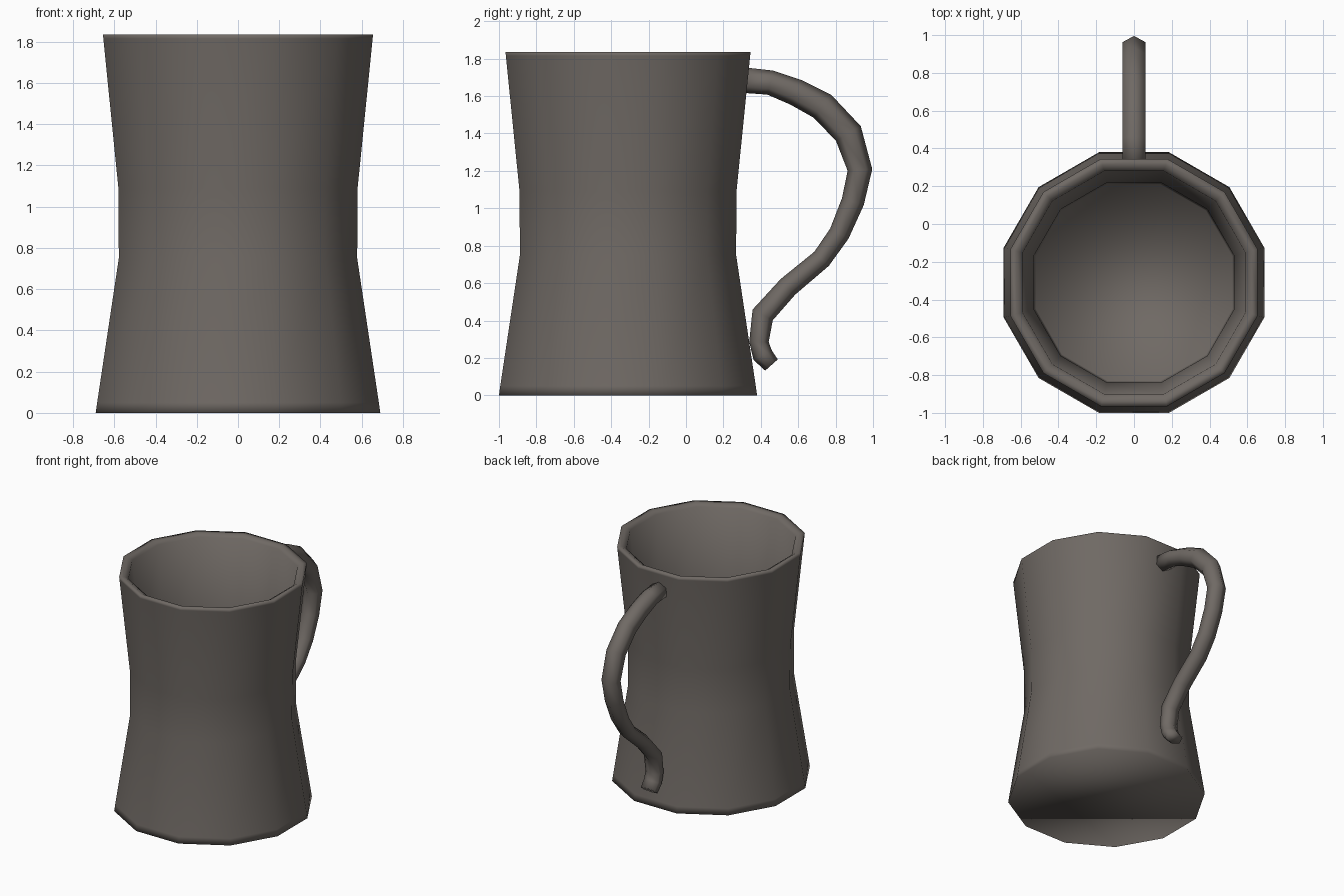
import bpy, bmesh, math
from mathutils import Vector

if "Cube" in bpy.data.objects:
    bpy.data.objects.remove(bpy.data.objects["Cube"])

clay = bpy.data.materials.new("grey_brown_clay")
clay.diffuse_color = (0.16, 0.142, 0.128, 1)
clay.use_nodes = True
clay.node_tree.nodes["Principled BSDF"].inputs["Base Color"].default_value = clay.diffuse_color


def skin_rings(name, rings):
    """Join equal-sized rings into a closed, smooth-shaded tube with end caps."""
    bm = bmesh.new()
    loops = [[bm.verts.new(p) for p in ring] for ring in rings]
    n = len(loops[0])
    for a, b in zip(loops, loops[1:]):
        for i in range(n):
            j = (i + 1) % n
            bm.faces.new((a[i], a[j], b[j], b[i]))
    bm.faces.new(loops[0][::-1])
    bm.faces.new(loops[-1])
    bmesh.ops.recalc_face_normals(bm, faces=bm.faces)
    for f in bm.faces:
        f.smooth = True
    mesh = bpy.data.meshes.new(name)
    bm.to_mesh(mesh)
    bm.free()
    mesh.materials.append(clay)
    obj = bpy.data.objects.new(name, mesh)
    bpy.context.collection.objects.link(obj)
    return obj


# Twelve-sided waisted cup: (flat-to-centre distance, height), outside then inside
SIDES, CENTRE_Y = 12, -0.31
profile = [(0.69, 0), (0.683, 0.05), (0.578, 0.75), (0.58, 1.09), (0.653, 1.815),
           (0.655, 1.835), (0.622, 1.835), (0.59, 1.815), (0.53, 1.09),
           (0.528, 0.75), (0.52, 0.1)]


def cup_ring(apothem, z):
    r = apothem / math.cos(math.pi / SIDES)
    angles = [2 * math.pi * (i + 0.5) / SIDES for i in range(SIDES)]
    return [(r * math.cos(a), CENTRE_Y + r * math.sin(a), z) for a in angles]


skin_rings("mug_body", [cup_ring(*p) for p in profile])

# Six-sided handle swept along a curved path: (y, z, in-plane radius)
path = [(0.31, 1.685, 0.068), (0.45, 1.672, 0.066), (0.588, 1.62, 0.072),
        (0.73, 1.545, 0.077), (0.868, 1.40, 0.077), (0.93, 1.205, 0.066),
        (0.892, 1.035, 0.061), (0.82, 0.865, 0.056), (0.725, 0.73, 0.054),
        (0.545, 0.58, 0.057), (0.41, 0.43, 0.061), (0.39, 0.285, 0.052),
        (0.41, 0.215, 0.055), (0.457, 0.162, 0.045)]
pts = [Vector((0, y, z)) for y, z, r in path]
rings = []
for k, (p, (_, _, r)) in enumerate(zip(pts, path)):
    along = (pts[min(k + 1, len(pts) - 1)] - pts[max(k - 1, 0)]).normalized()
    out = along.cross(Vector((1, 0, 0)))
    half = 0.06 / math.cos(math.pi / 6)
    rings.append([p + out * r * math.cos(i * math.pi / 3)
                  + Vector((half * math.sin(i * math.pi / 3), 0, 0)) for i in range(6)])
skin_rings("mug_handle", rings)
